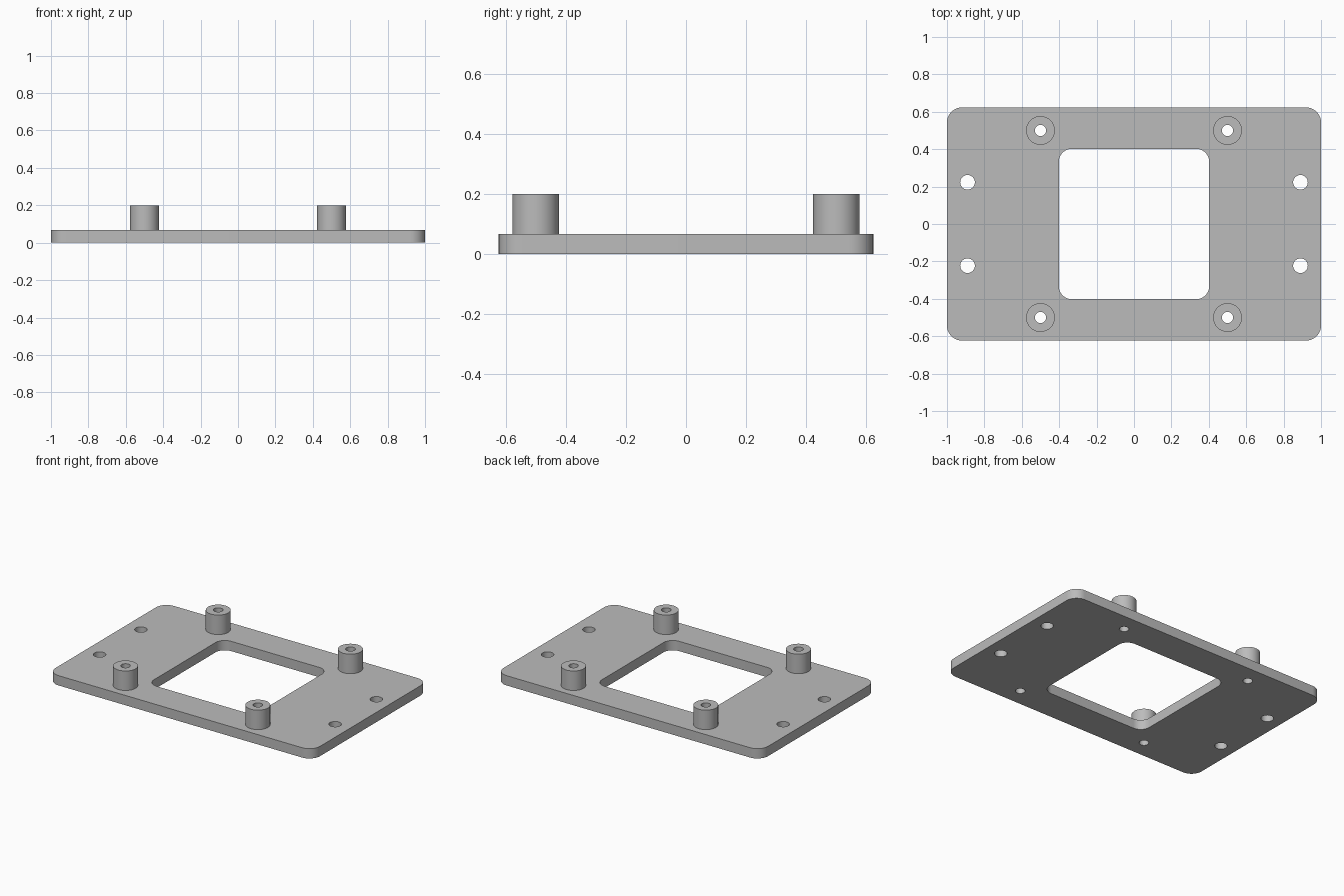
import bpy
import bmesh
from math import cos, sin, pi

cube = bpy.data.objects.get("Cube")
if cube:
    bpy.data.objects.remove(cube, do_unlink=True)

grey = bpy.data.materials.new("plain grey")
grey.use_nodes = True
colour = (0.5, 0.5, 0.5, 1)
grey.diffuse_color = colour
grey.node_tree.nodes["Principled BSDF"].inputs["Base Color"].default_value = colour

PLATE_TOP, POST_TOP = 0.067, 0.2
POST_RADIUS, BORE_RADIUS = 0.077, 0.03
SIGNS = [(sx, sy) for sx in (-1, 1) for sy in (-1, 1)]


def circle(cx, cy, radius, steps=48):
    return [(cx + radius * cos(2 * pi * i / steps),
             cy + radius * sin(2 * pi * i / steps)) for i in range(steps)]


def rounded_rectangle(half_x, half_y, radius, steps=10):
    points = []
    for quarter, (sx, sy) in enumerate([(1, 1), (-1, 1), (-1, -1), (1, -1)]):
        for i in range(steps + 1):
            a = (quarter + i / steps) * pi / 2
            points.append((sx * (half_x - radius) + radius * cos(a),
                           sy * (half_y - radius) + radius * sin(a)))
    return points


def slab(name, loops, bottom, top):
    """Fill an outline with holes and thicken it between two heights."""
    bm = bmesh.new()
    middle = (bottom + top) / 2
    edges = []
    for loop in loops:
        verts = [bm.verts.new((x, y, middle)) for x, y in loop]
        edges += [bm.edges.new((v, verts[i - 1])) for i, v in enumerate(verts)]
    bmesh.ops.triangle_fill(bm, edges=edges, use_beauty=True, normal=(0, 0, 1))
    bmesh.ops.recalc_face_normals(bm, faces=bm.faces)
    mesh = bpy.data.meshes.new(name)
    bm.to_mesh(mesh)
    bm.free()
    mesh.materials.append(grey)
    obj = bpy.data.objects.new(name, mesh)
    bpy.context.collection.objects.link(obj)

    bpy.ops.object.select_all(action='DESELECT')
    obj.select_set(True)
    bpy.context.view_layer.objects.active = obj
    thick = obj.modifiers.new("thickness", 'SOLIDIFY')
    thick.thickness = top - bottom
    thick.offset = 0
    bpy.ops.object.modifier_apply(modifier=thick.name)
    bpy.ops.object.shade_smooth_by_angle(angle=pi / 6)
    return obj


# Base plate with window, side screw holes and bores under the posts
outline = rounded_rectangle(1.0, 0.623, 0.08)
window = rounded_rectangle(0.402, 0.402, 0.07)
screw_holes = [circle(sx * 0.89, sy * 0.223, 0.039) for sx, sy in SIGNS]
bores = [circle(sx * 0.5, sy * 0.5, BORE_RADIUS) for sx, sy in SIGNS]
slab("base_plate", [outline, window] + screw_holes + bores, 0, PLATE_TOP)

# Hollow standoff posts
for sx, sy in SIGNS:
    side = "left" if sx > 0 else "right"
    end = "back" if sy > 0 else "front"
    rings = [circle(sx * 0.5, sy * 0.5, r) for r in (POST_RADIUS, BORE_RADIUS)]
    slab(f"{end}_{side}_standoff", rings, PLATE_TOP, POST_TOP)
